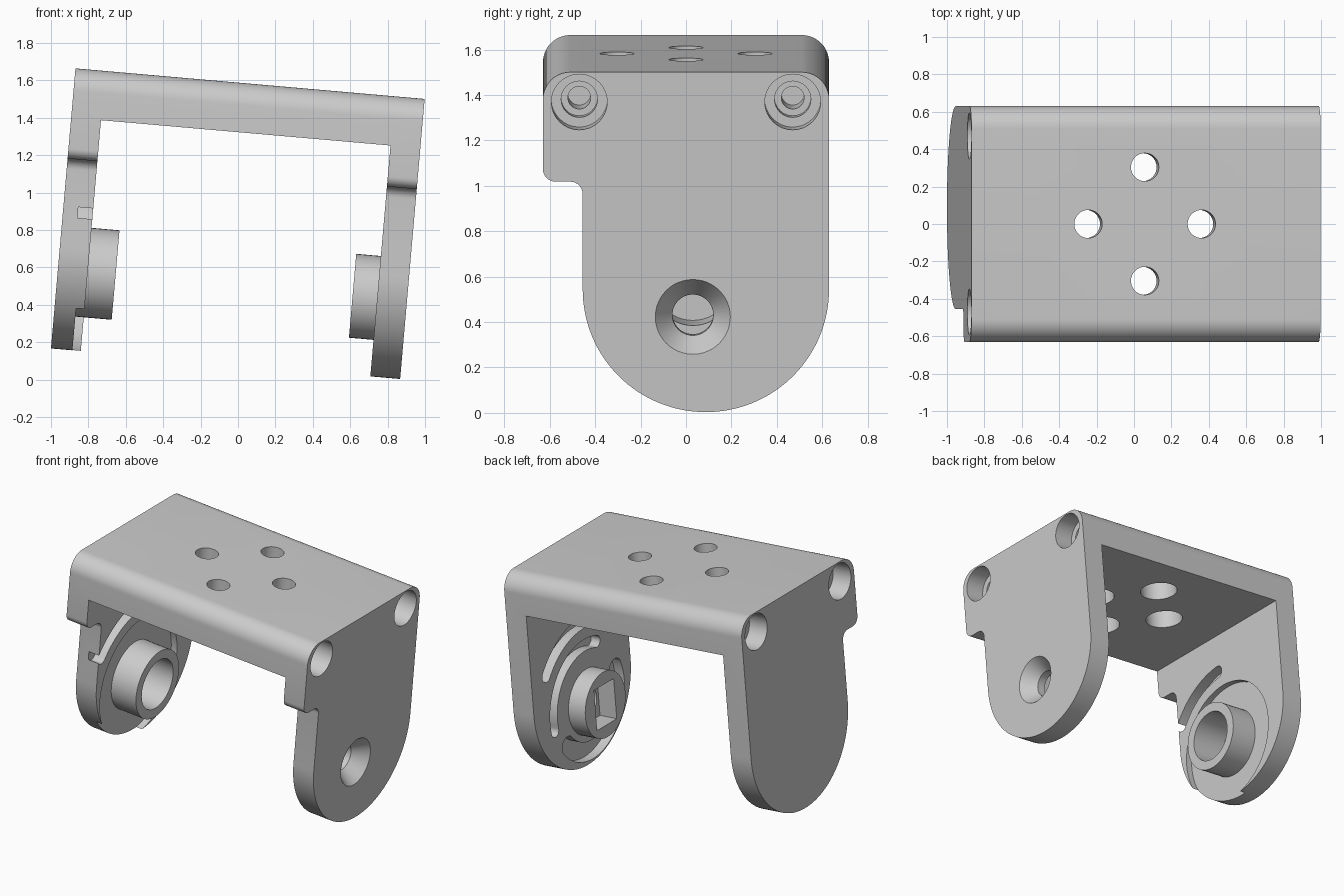
import bpy, bmesh, math
from mathutils import Matrix

if "Cube" in bpy.data.objects:
    bpy.data.objects.remove(bpy.data.objects["Cube"], do_unlink=True)

LENGTH, HEIGHT, WALL, ROOF = 1.874, 1.503, 0.16, 0.264
INNER = LENGTH - WALL          # inner face of the left arm
PIVOT = (0.03, -1.082)         # pivot axis as (y, height below the top)

grey = bpy.data.materials.new("light_grey")
grey.use_nodes = True
grey.diffuse_color = (0.6, 0.6, 0.6, 1)
grey.node_tree.nodes["Principled BSDF"].inputs["Base Color"].default_value = (0.6, 0.6, 0.6, 1)


def arc(centre, r, start, end, n=16):
    angles = [math.radians(start + (end - start) * i / n) for i in range(n + 1)]
    return [(centre[0] + r * math.cos(a), centre[1] + r * math.sin(a)) for a in angles]


def circle(centre, r, n=48):
    return arc(centre, r, 0, 360, n)[:-1]


def slot(r, width, start, end):
    """Round-ended curved slot about the pivot."""
    h = width / 2
    tip = arc(PIVOT, r, end, end, 1)[0]
    tail = arc(PIVOT, r, start, start, 1)[0]
    return (arc(PIVOT, r + h, start, end, 32) + arc(tip, h, end, end + 180, 12)[1:-1]
            + arc(PIVOT, r - h, end, start, 32) + arc(tail, h, start + 180, start + 360, 12)[1:-1])


def rectangle(centre, w, h):
    y, z = centre
    return [(y - w / 2, z - h / 2), (y + w / 2, z - h / 2),
            (y + w / 2, z + h / 2), (y - w / 2, z + h / 2)]


def prism(name, loop, a, b, axis="x", end_loop=None):
    """Solid between two matching outlines, along x or z."""
    place = (lambda p, d: (d, p[0], p[1])) if axis == "x" else (lambda p, d: (p[0], p[1], d))
    bm = bmesh.new()
    first = [bm.verts.new(place(p, a)) for p in loop]
    last = [bm.verts.new(place(p, b)) for p in (end_loop or loop)]
    bm.faces.new(first[::-1])
    bm.faces.new(last)
    for i in range(len(loop)):
        j = (i + 1) % len(loop)
        bm.faces.new((first[i], first[j], last[j], last[i]))
    bmesh.ops.recalc_face_normals(bm, faces=bm.faces)
    mesh = bpy.data.meshes.new(name)
    bm.to_mesh(mesh)
    bm.free()
    mesh.materials.append(grey)
    ob = bpy.data.objects.new(name, mesh)
    bpy.context.collection.objects.link(ob)
    return ob


# Side outline swept along the whole width
outline = (arc((0.51, -0.12), 0.12, 0, 90) + arc((-0.51, -0.12), 0.12, 90, 180)
           + arc((-0.575, -0.429), 0.055, 180, 270, 8) + arc((-0.51, -0.539), 0.055, 90, 0, 8)
           + arc((0.0875, -HEIGHT + 0.5425), 0.5425, 180, 360, 64))
bracket = prism("bracket", outline, 0, LENGTH)
helpers = []


def combine(tool, operation="DIFFERENCE"):
    tool.hide_render = True
    helpers.append(tool)
    mod = bracket.modifiers.new(tool.name, "BOOLEAN")
    mod.operation, mod.solver, mod.object = operation, "EXACT", tool


# Open space between the arms
combine(prism("gap", rectangle((0, -ROOF - 1), 3, 2), WALL, INNER))

# Right arm: round recess, curved slot, hollow boss
combine(prism("right_recess", circle(PIVOT, 0.43, 64), WALL - 0.045, WALL + 0.03))
combine(prism("right_slot", slot(0.55, 0.09, 95, 145), WALL - 0.08, WALL + 0.03))
combine(prism("right_boss", circle(PIVOT, 0.24), 0.08, 0.31), "UNION")
combine(prism("right_bore", circle(PIVOT, 0.175), 0.05, 0.4))

# Left arm: curved slots, crescent pocket, keyed boss
for name, r, width, start, end in (("inner_slot", 0.39, 0.08, -10, 110),
                                   ("outer_slot", 0.55, 0.09, 38, 120),
                                   ("crescent_pocket", 0.335, 0.13, 160, 320)):
    combine(prism(name, slot(r, width, start, end), INNER - 0.03, INNER + 0.07))
combine(prism("left_boss", circle(PIVOT, 0.225), INNER - 0.132, INNER + 0.09), "UNION")
combine(prism("key_socket", rectangle(PIVOT, 0.22, 0.28), INNER - 0.2, INNER))
combine(prism("pivot_hole", circle(PIVOT, 0.09), INNER - 0.1, LENGTH + 0.1))
combine(prism("countersink", circle(PIVOT, 0.0905), LENGTH - 0.1, LENGTH + 0.001,
              end_loop=circle(PIVOT, 0.166)))

# Stepped screw holes in both ends
for side, end, inward in (("right", 0, 1), ("left", LENGTH, -1)):
    for y in (-0.47, 0.47):
        for r, depth in ((0.123, 0.14), (0.08, 0.22), (0.05, 0.42)):
            a, b = sorted((end - inward * 0.05, end + inward * depth))
            combine(prism(side + "_screw_hole", circle((y, -0.132), r, 32), a, b))

# Counterbored holes through the roof
for dx, dy in ((0.304, 0), (-0.304, 0), (0, 0.304), (0, -0.304)):
    spot = (LENGTH / 2 - 0.006 + dx, dy)
    combine(prism("roof_hole", circle(spot, 0.075, 32), -0.2, 0.1, "z"))
    combine(prism("roof_counterbore", circle(spot, 0.125, 32), -0.4, -0.14, "z"))

# Bake the cuts and tilt the bracket
bpy.context.view_layer.update()
depsgraph = bpy.context.evaluated_depsgraph_get()
baked = bpy.data.meshes.new_from_object(bracket.evaluated_get(depsgraph))
bracket.modifiers.clear()
bracket.data = baked
baked.materials.clear()
baked.materials.append(grey)
for polygon in baked.polygons:
    polygon.material_index = 0
for tool in helpers:
    bpy.data.objects.remove(tool, do_unlink=True)
bracket.matrix_world = Matrix.Translation((-0.869, 0, 1.664)) @ Matrix.Rotation(math.radians(5), 4, "Y")

bpy.ops.object.select_all(action="DESELECT")
bracket.select_set(True)
bpy.context.view_layer.objects.active = bracket
bpy.ops.object.shade_smooth_by_angle(angle=math.radians(30))
